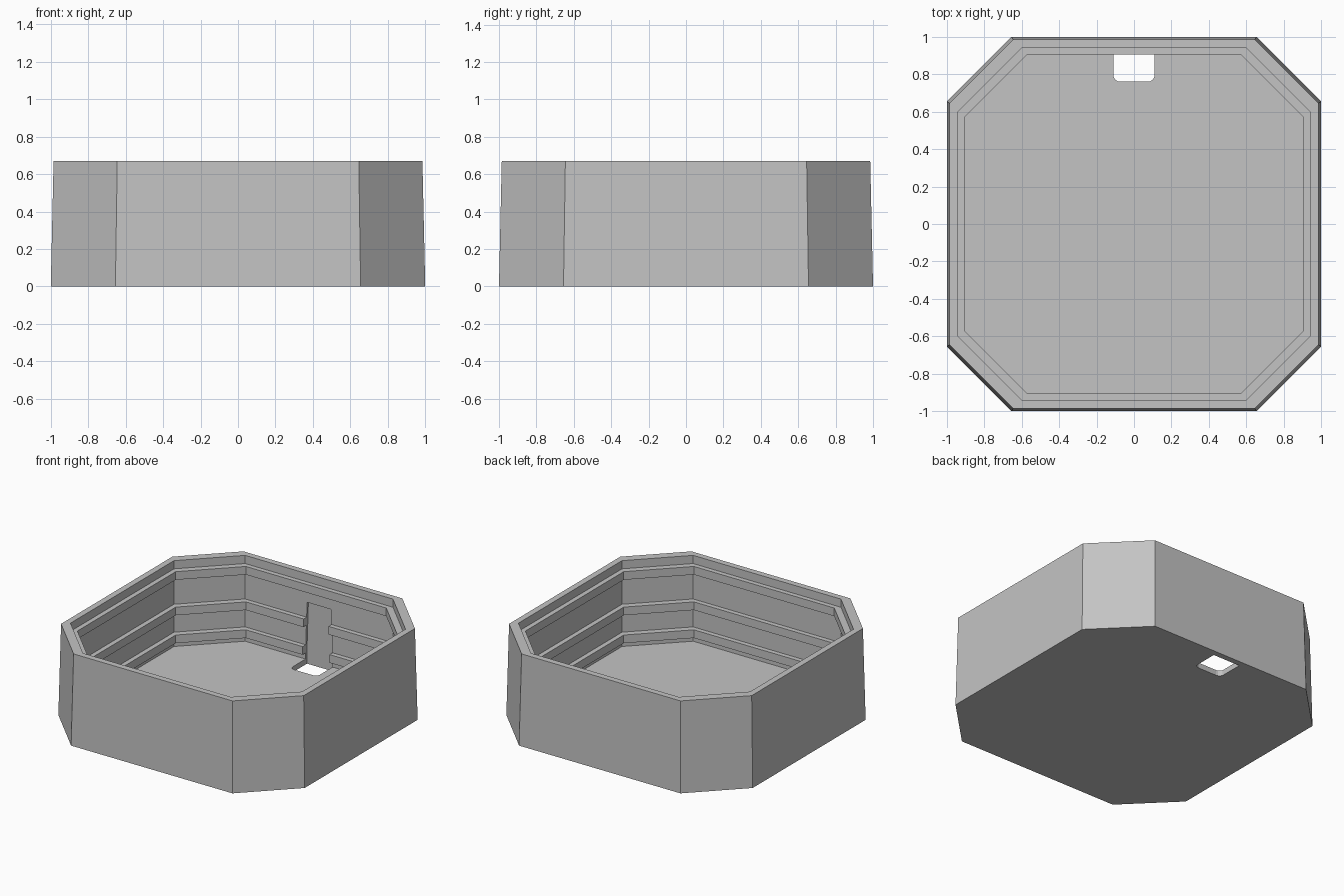
import bpy, bmesh, math

if "Cube" in bpy.data.objects:
    bpy.data.objects.remove(bpy.data.objects["Cube"])

grey = bpy.data.materials.new("plain grey")
grey.diffuse_color = (0.55, 0.55, 0.55, 1)
grey.use_nodes = True
grey.node_tree.nodes["Principled BSDF"].inputs["Base Color"].default_value = grey.diffuse_color


def make_object(name, bm):
    bmesh.ops.recalc_face_normals(bm, faces=bm.faces[:])
    mesh = bpy.data.meshes.new(name)
    bm.to_mesh(mesh)
    bm.free()
    mesh.materials.append(grey)
    obj = bpy.data.objects.new(name, mesh)
    bpy.context.collection.objects.link(obj)
    return obj


def loft(name, rings):
    """Skin a stack of closed outlines and cap both ends."""
    bm = bmesh.new()
    loops = [[bm.verts.new(p) for p in ring] for ring in rings]
    n = len(loops[0])
    for a, b in zip(loops, loops[1:]):
        for i in range(n):
            j = (i + 1) % n
            bm.faces.new((a[i], a[j], b[j], b[i]))
    bm.faces.new(loops[0])
    bm.faces.new(loops[-1])
    return make_object(name, bm)


def octagon(h, c, z):
    """Square of half width h with chamfers starting at c."""
    return [(x, y, z) for x, y in ((c, -h), (h, -c), (h, c), (c, h),
                                   (-c, h), (-h, c), (-h, -c), (-c, -h))]


# Tray: drafted outside, rim, then a wall with three inner ribs
WALL, RIB, FLOOR = (0.94, 0.60), (0.905, 0.57), 0.04
rings = [octagon(1.0, 0.655, 0), octagon(0.985, 0.645, 0.67), octagon(*WALL, 0.67)]
for top, bottom in ((0.61, 0.55), (0.35, 0.29), (0.145, 0.085)):
    rings += [octagon(*WALL, top), octagon(*RIB, top),
              octagon(*RIB, bottom), octagon(*WALL, bottom)]
rings.append(octagon(*WALL, FLOOR))
tray = loft("tray", rings)


# Slot cutter: opens the floor and the two lower ribs at the back
def slot(half, front, back, z, r=0.035):
    pts = [(half, back, z), (-half, back, z)]
    for cx, start in ((-half + r, 180), (half - r, 270)):
        for k in range(5):
            a = math.radians(start + k * 22.5)
            pts.append((cx + r * math.cos(a), front + r + r * math.sin(a), z))
    return pts


cutter = loft("slot_cutter", [slot(0.11, 0.76, 0.957, -0.1), slot(0.11, 0.76, 0.957, 0.1),
                              slot(0.097, 0.76, 0.955, 0.46)])
cutter.hide_render = True
cutter.hide_viewport = True
cut = tray.modifiers.new("slot", 'BOOLEAN')
cut.operation = 'DIFFERENCE'
cut.solver = 'EXACT'
cut.object = cutter
